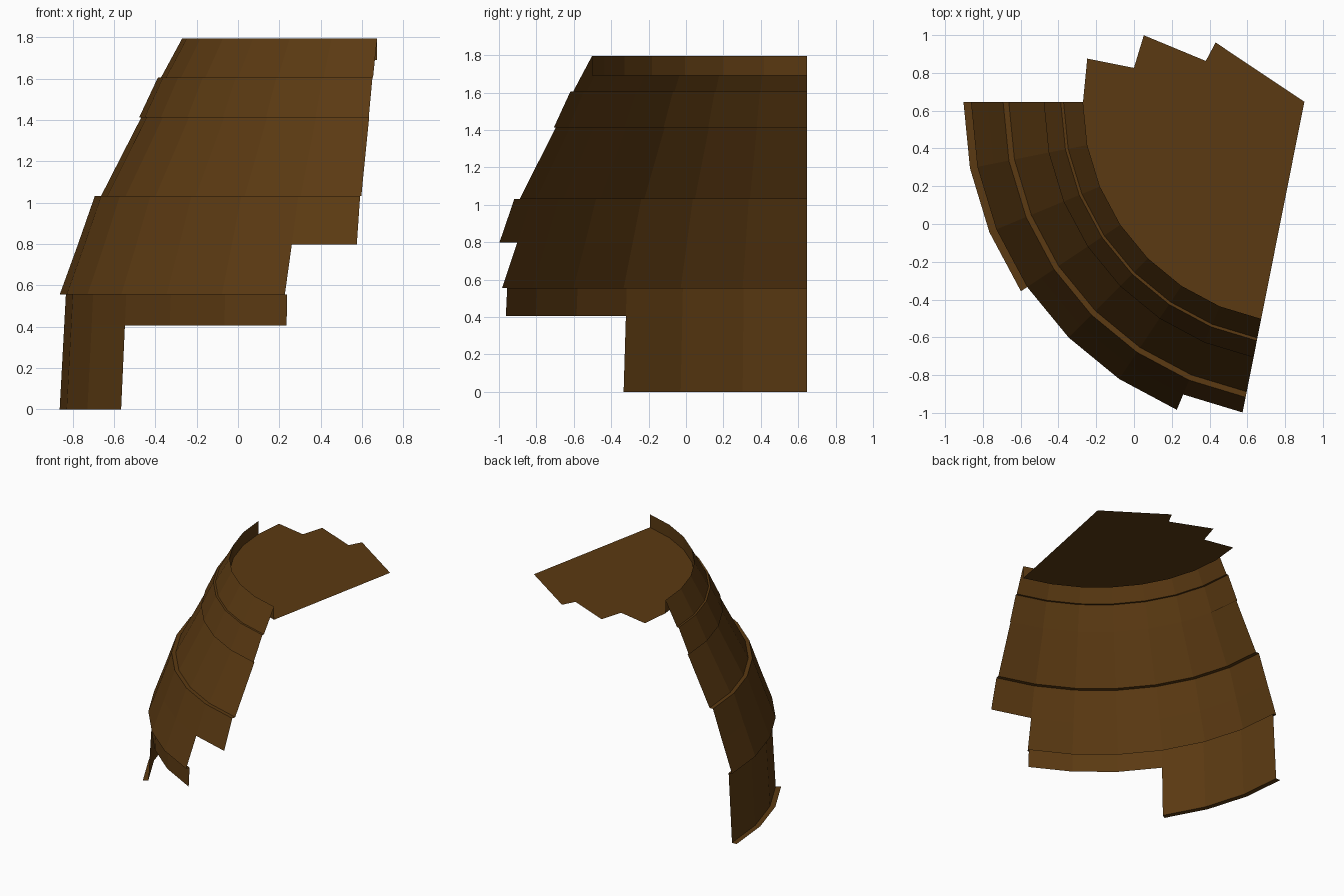
import bpy
import bmesh
import math

default = bpy.data.objects.get("Cube")
if default:
    bpy.data.objects.remove(default, do_unlink=True)

# One weathered brown for everything
brown = bpy.data.materials.new("dark_brown")
brown.use_nodes = True
colour = (0.105, 0.042, 0.006, 1)
brown.diffuse_color = colour
brown.node_tree.nodes["Principled BSDF"].inputs["Base Color"].default_value = colour

AXIS = (0.902, 0.647)          # axis of the broken round tower
STEP = math.tau / 32           # one facet


def ring_point(radius, k, z):
    a = math.pi + k * STEP
    return (AXIS[0] + radius * math.cos(a), AXIS[1] + radius * math.sin(a), z)


def finish(bm, name):
    bmesh.ops.remove_doubles(bm, verts=bm.verts, dist=0.0001)
    mesh = bpy.data.meshes.new(name)
    bm.to_mesh(mesh)
    bm.free()
    mesh.materials.append(brown)
    obj = bpy.data.objects.new(name, mesh)
    bpy.context.collection.objects.link(obj)
    return obj


def shell(name, profile, facets):
    """Sweep a top-to-bottom (radius, z) profile over a number of facets."""
    bm = bmesh.new()
    for (r1, z1), (r0, z0) in zip(profile, profile[1:]):
        for k in range(facets):
            corners = [(r0, k, z0), (r0, k + 1, z0), (r1, k + 1, z1), (r1, k, z1)]
            bm.faces.new([bm.verts.new(ring_point(*c)) for c in corners])
    return finish(bm, name)


# Stepped wall, with ragged lower edges
shell("upper_wall", [(1.172, 1.795), (1.275, 1.605), (1.29, 1.605), (1.38, 1.413),
                     (1.37, 1.413), (1.565, 1.032), (1.595, 1.032), (1.677, 0.797)], 7)
shell("middle_wall", [(1.677, 0.797), (1.765, 0.555), (1.735, 0.555), (1.743, 0.405)], 6)
shell("lower_wall", [(1.743, 0.405), (1.765, 0), (1.805, 0)], 3)

# Upright inner lip around the roof
shell("roof_lip", [(1.172, 1.795), (1.172, 1.69)], 7)

# Flat roof sheet with a stepped broken edge
outline = [(1.172, k) for k in range(7, -2, -1)]
outline += [(0.92, -1), (0.92, -2), (0.565, -2), (0.565, -3), (0, 0)]
bm = bmesh.new()
roof = bm.faces.new([bm.verts.new(ring_point(r, k, 1.69)) for r, k in outline])
roof.normal_update()
if roof.normal.z < 0:
    roof.normal_flip()
bmesh.ops.triangulate(bm, faces=bm.faces[:])
finish(bm, "roof_sheet")
